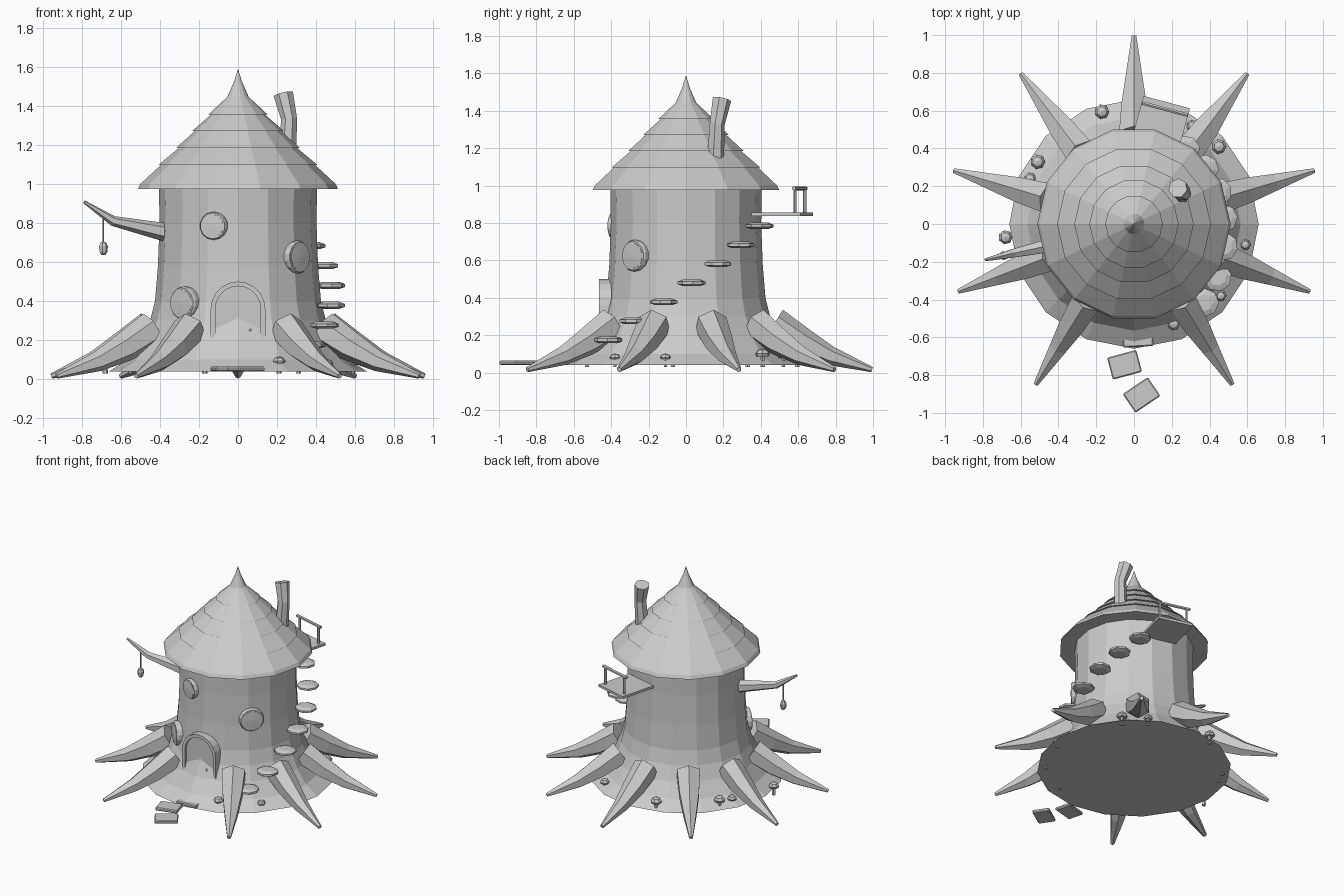
import bpy, bmesh
from math import pi, sin, cos, radians
from mathutils import Vector, Matrix

if "Cube" in bpy.data.objects:
    bpy.data.objects.remove(bpy.data.objects["Cube"])


def finish(name, bm, matrix=None):
    bmesh.ops.recalc_face_normals(bm, faces=bm.faces)
    me = bpy.data.meshes.new(name)
    bm.to_mesh(me)
    bm.free()
    ob = bpy.data.objects.new(name, me)
    bpy.context.collection.objects.link(ob)
    if matrix is not None:
        ob.matrix_world = matrix
    return ob


def skin(name, rings, matrix=None, closed=False):
    """Bridge rings of points; a one-point ring is a pole, open ends are capped."""
    bm = bmesh.new()
    loops = [[bm.verts.new(p) for p in ring] for ring in rings]
    pairs = list(zip(loops, loops[1:] + loops[:1] if closed else loops[1:]))
    for a, b in pairs:
        n = max(len(a), len(b))
        for i in range(n):
            j = (i + 1) % n
            if len(a) == 1:
                bm.faces.new((a[0], b[i], b[j]))
            elif len(b) == 1:
                bm.faces.new((a[i], a[j], b[0]))
            else:
                bm.faces.new((a[i], a[j], b[j], b[i]))
    if not closed:
        for end in (loops[0], loops[-1]):
            if len(end) > 2:
                bm.faces.new(end)
    return finish(name, bm, matrix)


def lathe(name, profile, sides, matrix=None):
    rings = []
    for r, z in profile:
        if r == 0:
            rings.append([(0, 0, z)])
        else:
            rings.append([(r * cos(2 * pi * i / sides), r * sin(2 * pi * i / sides), z)
                          for i in range(sides)])
    return skin(name, rings, matrix)


def tube(name, path, radii, sides=6, up=(0, 0, 1), matrix=None):
    pts = [Vector(p) for p in path]
    rings = []
    for k, (p, r) in enumerate(zip(pts, radii)):
        t = (pts[min(k + 1, len(pts) - 1)] - pts[max(k - 1, 0)]).normalized()
        side = t.cross(Vector(up)).normalized()
        n = side.cross(t)
        rings.append([p + r * (cos(2 * pi * i / sides) * n + sin(2 * pi * i / sides) * side)
                      for i in range(sides)])
    return skin(name, rings, matrix)


def box(name, size, matrix, bevel=0.0):
    bm = bmesh.new()
    bmesh.ops.create_cube(bm, size=1, matrix=Matrix.Diagonal((*size, 1)))
    if bevel:
        bmesh.ops.bevel(bm, geom=bm.edges[:], offset=bevel, segments=1, affect='EDGES')
    return finish(name, bm, matrix)


def move(x, y, z):
    return Matrix.Translation((x, y, z))


def turn(deg, axis='Z'):
    return Matrix.Rotation(radians(deg), 4, axis)


# Flared trunk
lathe("trunk", [(.66, .04), (.565, .10), (.495, .20), (.45, .30), (.425, .40),
                (.41, .58), (.402, .80), (.405, 1.0)], 16)

# Layered roof with a pointed tip
lathe("roof", [(.512, .975), (.50, 1.0), (.395, 1.097), (.407, 1.097), (.302, 1.185),
               (.316, 1.185), (.222, 1.27), (.236, 1.27), (.138, 1.355), (.152, 1.355),
               (.055, 1.445), (.02, 1.525), (0, 1.59)], 14)

# Roots, with a gap at the door
for i, a in enumerate((-58.5, -21, 16.5, 53, 90, 127, 163.5, 201, 238.5)):
    tube(f"root_{i}", [(.47, 0, .26), (.62, 0, .165), (.77, 0, .09), (.995, 0, .016)],
         [.09, .077, .052, .014], matrix=turn(a))

# Crooked chimney
tube("chimney", [(.25, .155, 1.12), (.262, .165, 1.33), (.232, .19, 1.46)],
     [.048, .042, .052], 7, up=(0, 1, 0))

# Branch with hanging lantern
tube("branch", [(-.34, -.09, .745), (-.64, -.155, .81), (-.788, -.19, .908)],
     [.05, .026, .008])
tube("lantern_string", [(-.69, -.167, .84), (-.69, -.167, .69)], [.004, .004], 5, up=(0, 1, 0))
lathe("lantern", [(0, .705), (.014, .70), (.024, .68), (.02, .65), (.012, .637), (0, .635)],
      7, move(-.69, -.167, 0))


# Arched door, frame and knob
def arch(half, y, bottom=.205, spring=.36):
    pts = [(half * cos(pi * i / 10), y, spring + half * sin(pi * i / 10)) for i in range(11)]
    return [(half, y, bottom)] + pts + [(-half, y, bottom)]


skin("door", [arch(.118, -.445), arch(.118, -.36)])
skin("door_frame", [arch(.14, -.464), arch(.116, -.464), arch(.116, -.36), arch(.14, -.36)],
     closed=True)
lathe("door_knob", [(0, -.012), (.009, -.008), (.012, 0), (.009, .008), (0, .012)], 8,
      move(.06, -.452, .25))

# Round windows: frame and glass
for i, (a, R, z, r) in enumerate(((-108, .402, .785, .072), (-42, .407, .625, .085),
                                  (-130, .43, .39, .085))):
    m = turn(a) @ move(R, 0, z) @ turn(90, 'Y')
    lathe(f"window_frame_{i}", [(r, -.05), (r, .008), (r * .92, .018), (r * .78, .018),
                                (r * .78, -.05)], 14, m)
    lathe(f"window_glass_{i}", [(r * .8, -.04), (r * .8, .02), (0, .024)], 14, m)

# Spiral shelf steps
for i, (a, R) in enumerate(((-48, .56), (-32.5, .525), (-14, .49), (3.6, .475),
                            (21, .475), (38, .475), (55, .48))):
    lathe(f"step_{i}", [(.045, -.018), (.075, -.008), (.075, .006), (.045, .018)], 8,
          turn(a) @ move(R, 0, .175 + .1017 * i))

# Lookout platform with railing
P = turn(75)
box("platform", (.272, .255, .018), P @ move(.532, 0, .847))
for s in (-1, 1):
    tube(f"rail_post_{s}", [(.63, .1 * s, .85), (.63, .1 * s, .985)], [.009, .009], 6,
         up=(0, 1, 0), matrix=P)
tube("handrail", [(.63, -.125, .985), (.63, .125, .985)], [.011, .011], 6, matrix=P)

# Stepping stones
for i, (x, y, a) in enumerate(((.02, -.59, 3), (-.05, -.745, 15), (.04, -.905, 34))):
    box(f"path_stone_{i}", (.16, .12, .024), move(x, y, .052) @ turn(a), .006)

# Mushrooms round the base
for i, (x, y, s) in enumerate(((-.17, .595, 1.1), (-.51, .33, 1.1), (-.68, -.07, 1.05),
                               (.45, .41, 1.1), (.31, .52, .9), (-.55, .24, .9),
                               (.59, -.11, .8), (.46, -.38, .8), (.21, -.53, .95))):
    m = move(x, y, .03) @ Matrix.Scale(s, 4)
    lathe(f"mushroom_stem_{i}", [(.013, 0), (.01, .06)], 6, m)
    lathe(f"mushroom_cap_{i}", [(0, .055), (.03, .052), (.036, .065), (.024, .083), (0, .09)],
          7, m)
